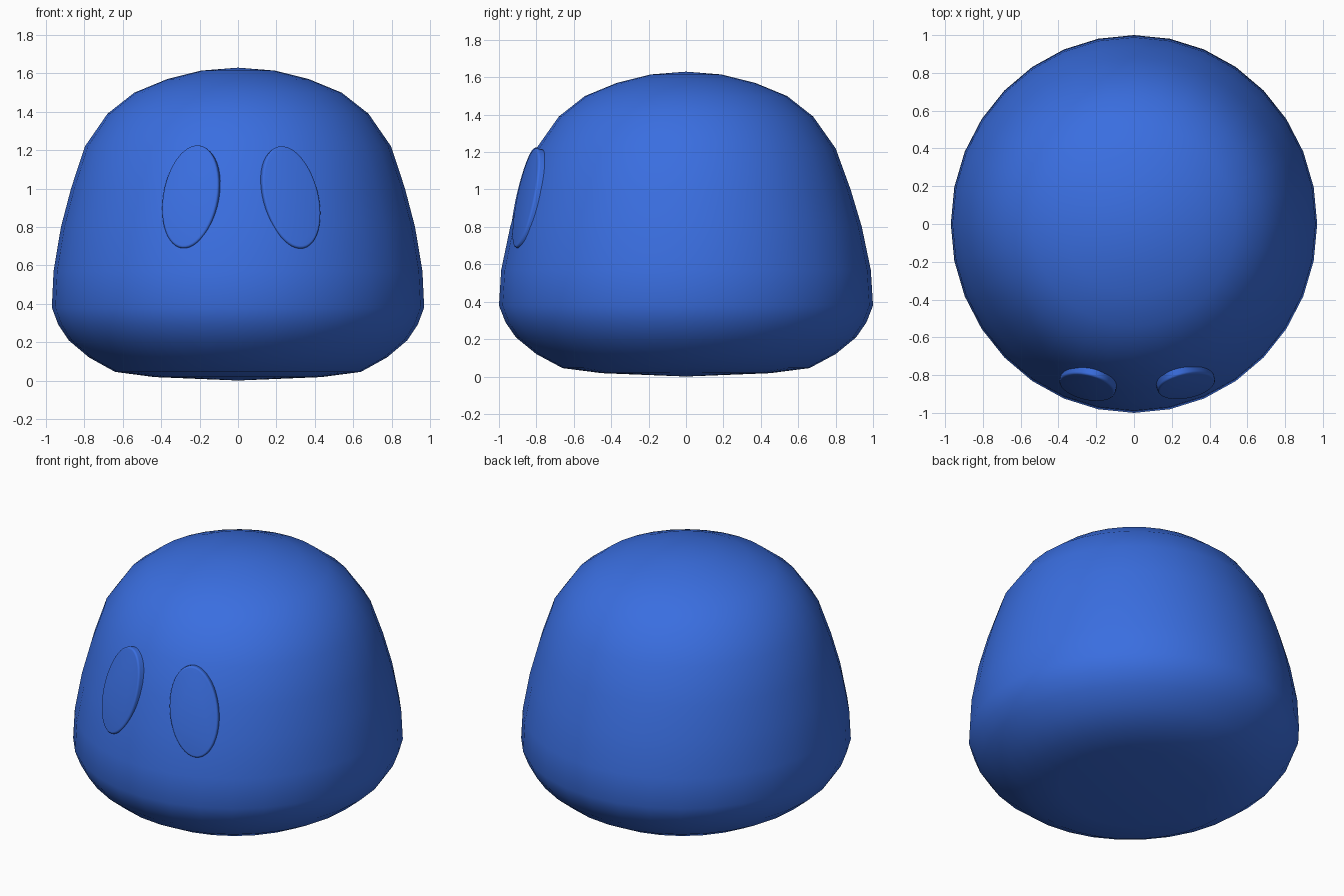
import bpy, bmesh, math
from mathutils import Matrix

if "Cube" in bpy.data.objects:
    bpy.data.objects.remove(bpy.data.objects["Cube"])

blue = bpy.data.materials.new("blue")
blue.diffuse_color = (0.042, 0.156, 0.745, 1)
blue.use_nodes = True
blue.node_tree.nodes["Principled BSDF"].inputs["Base Color"].default_value = blue.diffuse_color


def make_object(name, bm):
    bmesh.ops.recalc_face_normals(bm, faces=bm.faces)
    mesh = bpy.data.meshes.new(name)
    bm.to_mesh(mesh)
    bm.free()
    mesh.materials.append(blue)
    obj = bpy.data.objects.new(name, mesh)
    bpy.context.collection.objects.link(obj)
    return obj


# Body: dome profile (radius, height) swept round, slightly narrower in x low down
SIDES = 32
PROFILE = [(0.45, 0.018), (0.66, 0.045), (0.80, 0.12), (0.91, 0.21),
           (0.965, 0.29), (1.0, 0.38), (0.988, 0.57), (0.94, 0.80),
           (0.88, 1.0), (0.80, 1.22), (0.68, 1.39), (0.54, 1.50),
           (0.37, 1.57), (0.19, 1.615)]
bm = bmesh.new()
rings = []
for r, z in PROFILE:
    narrow = 1 - 0.03 * min(1, max(0, (1.3 - z) / 0.8))
    rings.append([bm.verts.new((r * narrow * math.cos(2 * math.pi * i / SIDES),
                                r * math.sin(2 * math.pi * i / SIDES), z))
                  for i in range(SIDES)])
bottom = bm.verts.new((0, 0, 0))
top = bm.verts.new((0, 0, 1.63))
for i in range(SIDES):
    j = (i + 1) % SIDES
    for a, b in zip(rings, rings[1:]):
        bm.faces.new((a[i], a[j], b[j], b[i]))
    bm.faces.new((bottom, rings[0][j], rings[0][i]))
    bm.faces.new((top, rings[-1][i], rings[-1][j]))
for f in bm.faces:
    f.smooth = True
make_object("body", bm)


# Eyes: thin oval discs lying against the sloped front
def make_eye(name, location, yaw, roll):
    bm = bmesh.new()
    bmesh.ops.create_cone(bm, cap_ends=True, segments=48, radius1=1, radius2=1, depth=0.08)
    bmesh.ops.scale(bm, vec=(0.15, 0.277, 1), verts=bm.verts)
    rim = [e for e in bm.edges if all(v.co.z > 0 for v in e.verts)]
    bmesh.ops.bevel(bm, geom=rim, offset=0.012, segments=3, profile=0.5, affect='EDGES')
    obj = make_object(name, bm)
    obj.matrix_world = (Matrix.Translation(location)
                        @ Matrix.Rotation(math.radians(yaw), 4, 'Z')
                        @ Matrix.Rotation(math.radians(90 - 14), 4, 'X')
                        @ Matrix.Rotation(math.radians(roll), 4, 'Z')
                        @ Matrix.Translation((0, 0, -0.04)))
    bpy.context.view_layer.objects.active = obj
    obj.select_set(True)
    bpy.ops.object.shade_smooth_by_angle(angle=math.radians(35))
    obj.select_set(False)


make_eye("left_eye", (-0.25, -0.867, 0.96), -17, -5)
make_eye("right_eye", (0.28, -0.86, 0.957), 18, 9)
